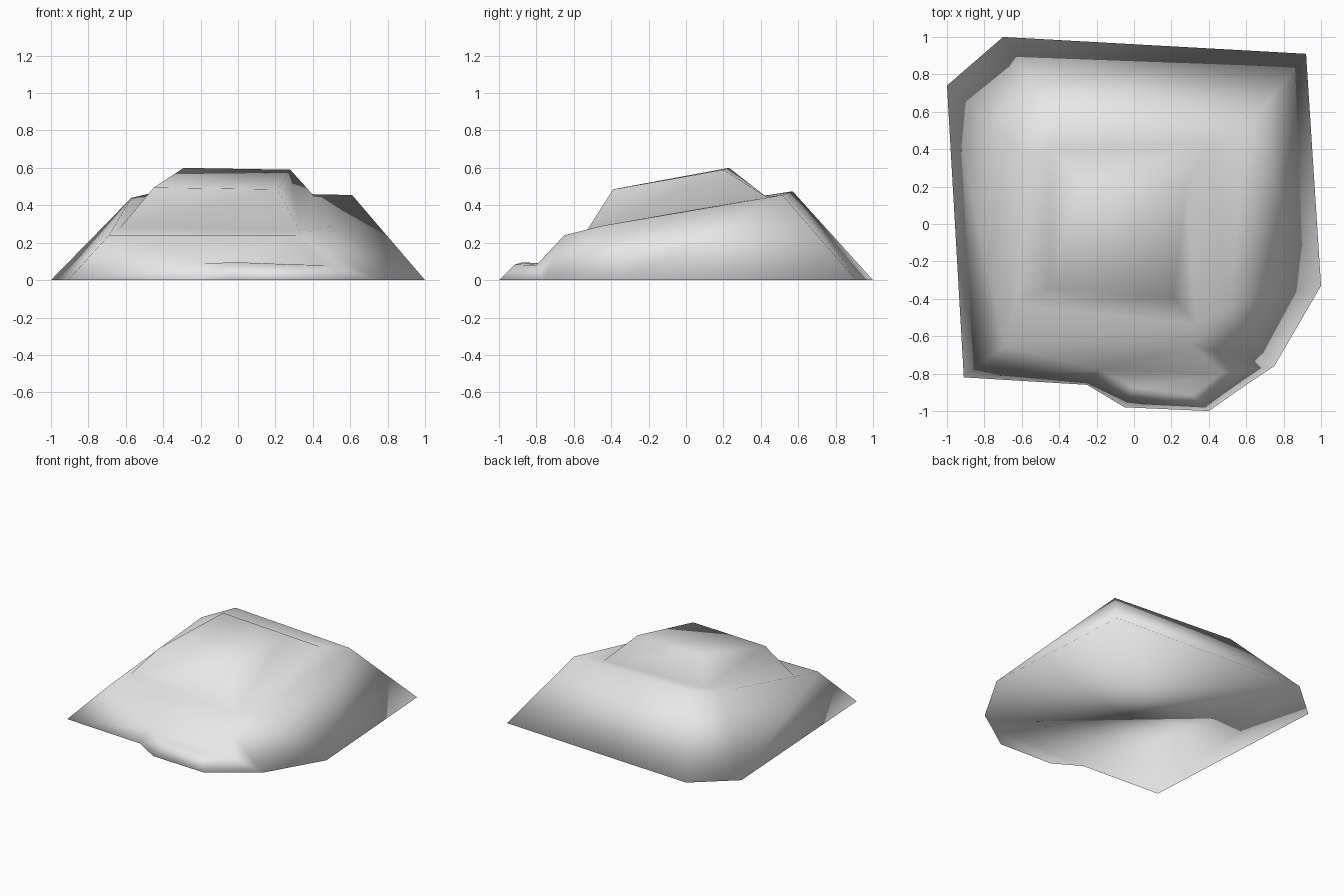
import bpy
import bmesh

if "Cube" in bpy.data.objects:
    bpy.data.objects.remove(bpy.data.objects["Cube"])

# Named corner points: b = ground outline, p/q = low front step, m = middle tier, t/u = top tier
P = {
    "b0": (-.91, -.82, 0), "b1": (.75, -.76, 0), "b2": (1, -.33, 0),
    "b3": (.92, .91, 0), "b4": (-.70, 1, 0), "b5": (-1, .74, 0),
    "p0": (-.25, -.86, 0), "p1": (-.05, -.98, 0), "p2": (.40, -1, 0), "p3": (.60, -.86, 0),
    "q0": (-.19, -.78, .09), "q1": (0, -.875, .095), "q2": (.31, -.915, .083), "q3": (.47, -.80, .08),
    "m0": (-.69, -.65, .24), "m1": (.31, -.65, .24), "m2": (.50, -.45, .29),
    "m3": (.61, .515, .455), "m4": (-.42, .57, .475), "m5": (-.57, .36, .44),
    "t0": (-.63, -.43, .28), "t1": (.33, -.53, .265), "t2": (.41, .43, .445), "t3": (-.45, .41, .45),
    "u0": (-.45, -.34, .495), "u1": (.21, -.39, .485), "u2": (.28, .20, .59), "u3": (-.29, .23, .60),
}

# Rings from ground to summit; a repeated name collapses that stretch to a point
RINGS = [r.split() for r in (
    "b0 p0 p1 p2 p3 b1 b2 b3 b4 b5",
    "b0 q0 q1 q2 q3 b1 b2 b3 b4 b5",
    "b0 q0 q0 q3 q3 b1 b2 b3 b4 b5",
    "m0 m0 m0 m1 m1 m1 m2 m3 m4 m5",
    "t0 t0 t0 t1 t1 t1 t1 t2 t3 t3",
    "u0 u0 u0 u1 u1 u1 u1 u2 u3 u3",
)]

bm = bmesh.new()
V = {name: bm.verts.new(co) for name, co in P.items()}


def add_face(names):
    names = list(dict.fromkeys(names))
    if len(names) > 2:
        bm.faces.new([V[n] for n in names])


# Sloping sides and ledges
for low, high in zip(RINGS, RINGS[1:]):
    for i in range(len(low)):
        j = (i + 1) % len(low)
        add_face((low[i], low[j], high[j], high[i]))

# Flat underside and summit
add_face(reversed(RINGS[0]))
add_face(RINGS[-1])
bmesh.ops.recalc_face_normals(bm, faces=bm.faces)
for f in bm.faces:
    f.smooth = True

mesh = bpy.data.meshes.new("stepped_rock")
bm.to_mesh(mesh)
bm.free()
stone = bpy.data.materials.new("light_grey_stone")
stone.diffuse_color = (.8, .8, .8, 1)
stone.use_nodes = True
stone.node_tree.nodes["Principled BSDF"].inputs["Base Color"].default_value = stone.diffuse_color
mesh.materials.append(stone)
rock = bpy.data.objects.new("stepped_rock", mesh)
bpy.context.collection.objects.link(rock)
